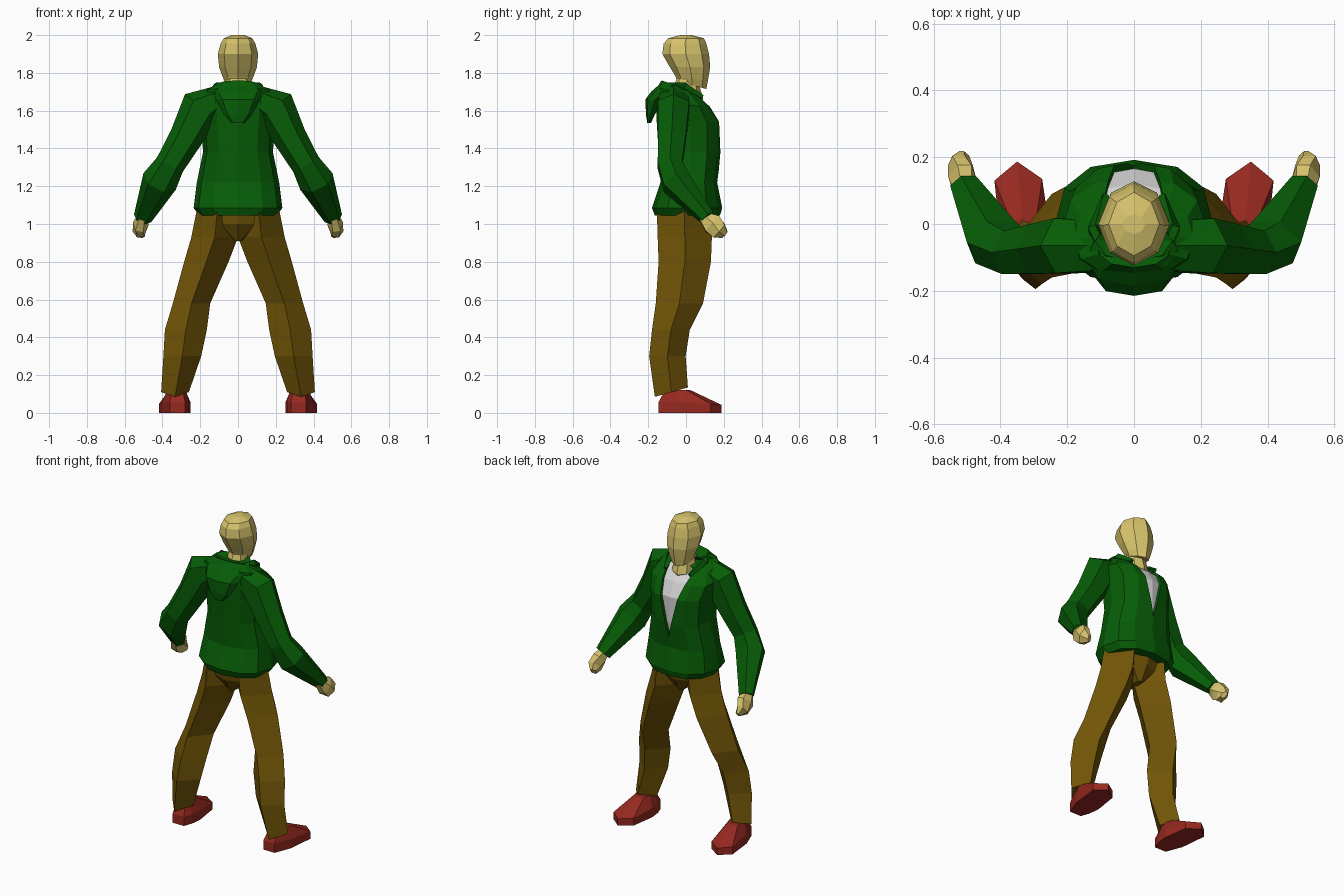
import bpy, bmesh, math
from mathutils import Vector

if "Cube" in bpy.data.objects:
    bpy.data.objects.remove(bpy.data.objects["Cube"])


def material(name, rgb):
    m = bpy.data.materials.new(name)
    m.diffuse_color = (*rgb, 1)
    m.use_nodes = True
    m.node_tree.nodes["Principled BSDF"].inputs["Base Color"].default_value = m.diffuse_color
    return m


SKIN = material("skin", (0.68, 0.55, 0.15))
GREEN = material("green jacket", (0.002, 0.107, 0.002))
BROWN = material("brown trousers", (0.165, 0.09, 0.002))
RED = material("red shoes", (0.30, 0.022, 0.014))
WHITE = material("white shirt", (0.65, 0.65, 0.65))


def loft(name, rings, mat):
    """Skin a list of equal-length point rings, with closed ends."""
    bm = bmesh.new()
    loops = [[bm.verts.new(p) for p in r] for r in rings]
    for a, b in zip(loops, loops[1:]):
        for i in range(len(a)):
            j = (i + 1) % len(a)
            bm.faces.new((a[i], a[j], b[j], b[i]))
    bm.faces.new(loops[0][::-1])
    bm.faces.new(loops[-1])
    bmesh.ops.recalc_face_normals(bm, faces=bm.faces)
    me = bpy.data.meshes.new(name)
    bm.to_mesh(me)
    bm.free()
    me.materials.append(mat)
    ob = bpy.data.objects.new(name, me)
    bpy.context.collection.objects.link(ob)
    return ob


def slab(z, x0, x1, y0, y1, dz=0.0, n=8, p=0.8):
    """Rounded level ring filling a box; dz lifts the +y end."""
    pts = []
    for i in range(n):
        a = 2 * math.pi * i / n
        c, s = round(math.cos(a), 6), round(math.sin(a), 6)
        c = math.copysign(abs(c) ** p, c)
        s = math.copysign(abs(s) ** p, s)
        pts.append(Vector(((x0 + x1) / 2 + c * (x1 - x0) / 2,
                           (y0 + y1) / 2 + s * (y1 - y0) / 2, z + s * dz)))
    return pts


def tube(path, n=6):
    """Rings across a bent path of (centre, width, depth)."""
    pts = [Vector(c) for c, _, _ in path]
    rings = []
    for i, (c, w, d) in enumerate(path):
        t = (pts[min(i + 1, len(pts) - 1)] - pts[max(i - 1, 0)]).normalized()
        u = Vector((0, 1, 0)).cross(t).normalized()
        v = t.cross(u)
        rings.append([pts[i] + u * w * math.cos(2 * math.pi * k / n)
                      + v * d * math.sin(2 * math.pi * k / n) for k in range(n)])
    return rings


def mirrored(name, rings, mat):
    """One part on each side of the body."""
    loft("right_" + name, rings, mat)
    loft("left_" + name, [[Vector((-p.x, p.y, p.z)) for p in r] for r in rings], mat)


def level(rows, **kw):
    """Centred rings from (z, half width, y0, y1, dz)."""
    return [slab(z, -w, w, y0, y1, dz, **kw) for z, w, y0, y1, dz in rows]


# Head with a chin that drops toward the face, and neck
loft("head", level([
    (1.735, 0.06, -0.045, 0.108, -0.02), (1.77, 0.078, -0.055, 0.116, -0.01),
    (1.83, 0.10, -0.085, 0.128, 0), (1.90, 0.107, -0.125, 0.122, 0),
    (1.955, 0.092, -0.118, 0.108, 0), (1.983, 0.076, -0.095, 0.095, 0),
    (2.0, 0.035, -0.03, 0.03, 0)], p=1.1), SKIN)
loft("neck", level([(1.6, 0.075, -0.08, 0.07, 0), (1.67, 0.072, -0.08, 0.092, -0.01),
                    (1.77, 0.06, -0.05, 0.06, 0)], p=1), SKIN)

# Jacket body
jacket = loft("jacket_body", level([
    (1.045, 0.205, -0.165, 0.18, 0), (1.085, 0.235, -0.18, 0.192, 0),
    (1.22, 0.218, -0.135, 0.165, 0), (1.38, 0.185, -0.145, 0.186, 0),
    (1.54, 0.195, -0.155, 0.186, 0), (1.63, 0.215, -0.16, 0.138, -0.01),
    (1.70, 0.18, -0.155, 0.07, -0.02), (1.73, 0.12, -0.13, 0.05, -0.03)],
    n=12, p=0.85), GREEN)

# Shirt recessed in the open V of the jacket front
V_TIP, V_SLOPE = 1.29, 0.085 / 0.36
bm = bmesh.new()
bm.from_mesh(jacket.data)
for side in (1, -1):
    front = [f for f in bm.faces if f.normal.y > 0.05 and f.calc_center_median().z > 1.22
             and f.calc_center_median().y > 0]
    geom = set(front)
    for f in front:
        geom.update(f.edges)
        geom.update(f.verts)
    bmesh.ops.bisect_plane(bm, geom=list(geom), dist=1e-5, plane_co=(0, 0, V_TIP),
                           plane_no=(side, 0, -V_SLOPE))
jacket.data.materials.append(WHITE)
shirt = []
for f in bm.faces:
    c = f.calc_center_median()
    if c.y > 0.04 and f.normal.y > 0.05 and abs(c.x) < V_SLOPE * (c.z - V_TIP) - 1e-4:
        shirt.append(f)
pushed = bmesh.ops.extrude_face_region(bm, geom=shirt)["geom"]
bmesh.ops.delete(bm, geom=[f for f in shirt if f.is_valid], context='FACES')
for g in pushed:
    if isinstance(g, bmesh.types.BMVert):
        g.co.y -= 0.02
    elif isinstance(g, bmesh.types.BMFace):
        g.material_index = 1
bm.to_mesh(jacket.data)
bm.free()

# Folded hood hanging behind the neck
loft("hood", level([
    (1.535, 0.035, -0.205, -0.185, 0), (1.58, 0.075, -0.212, -0.165, 0),
    (1.66, 0.115, -0.215, -0.11, 0), (1.70, 0.14, -0.185, -0.03, 0),
    (1.735, 0.132, -0.145, 0.0, 0), (1.75, 0.115, -0.11, 0.01, 0),
    (1.735, 0.08, -0.09, -0.01, 0)], p=0.9), GREEN)
# Collar edges running from the hood to the chest
mirrored("collar", tube([((0.10, -0.09, 1.725), 0.025, 0.025),
                         ((0.11, -0.01, 1.725), 0.028, 0.025),
                         ((0.085, 0.085, 1.67), 0.012, 0.015)], n=4), GREEN)

# Sleeves and hands
mirrored("sleeve", tube([
    ((0.10, -0.065, 1.665), 0.07, 0.085), ((0.195, -0.065, 1.615), 0.112, 0.095),
    ((0.277, -0.075, 1.455), 0.088, 0.085), ((0.36, -0.085, 1.315), 0.078, 0.075),
    ((0.415, -0.055, 1.225), 0.096, 0.085), ((0.505, 0.115, 1.03), 0.05, 0.042)]), GREEN)
mirrored("hand", tube([
    ((0.505, 0.09, 1.04), 0.03, 0.03), ((0.515, 0.14, 1.0), 0.042, 0.062),
    ((0.52, 0.175, 0.965), 0.038, 0.052), ((0.507, 0.205, 0.945), 0.016, 0.025)]), SKIN)

# Trousers: pelvis wedge and two legs of diamond section
loft("pelvis", level([(0.91, 0.02, -0.08, 0.07, 0), (1.0, 0.12, -0.135, 0.12, 0),
                      (1.09, 0.20, -0.15, 0.135, 0)], p=0.8), BROWN)
mirrored("leg", [slab(*r, n=4) for r in [
    (1.09, 0.0, 0.215, -0.155, 0.137), (0.93, 0.0, 0.247, -0.15, 0.137),
    (0.80, 0.05, 0.285, -0.145, 0.132), (0.58, 0.147, 0.345, -0.16, 0.09),
    (0.44, 0.165, 0.387, -0.18, 0.02), (0.30, 0.195, 0.395, -0.195, -0.002),
    (0.11, 0.26, 0.407, -0.165, 0.01, 0.025)]], BROWN)

# Shoes: pointed sole outline, raised toe edge and ankle
SOLE = [(0.28, -0.145), (0.36, -0.145), (0.40, -0.04), (0.418, 0.13),
        (0.35, 0.187), (0.275, 0.135), (0.252, -0.02), (0.26, -0.09)]
ANKLE = [(0.295, -0.11), (0.355, -0.11), (0.375, -0.05), (0.365, 0.0),
         (0.335, 0.02), (0.295, 0.0), (0.28, -0.04), (0.28, -0.08)]
mirrored("shoe", [[Vector((x, y, 0)) for x, y in SOLE],
                  [Vector((x, y, 0.058 - 0.08 * max(y, 0))) for x, y in SOLE],
                  [Vector((x, y, 0.122)) for x, y in ANKLE]], RED)
